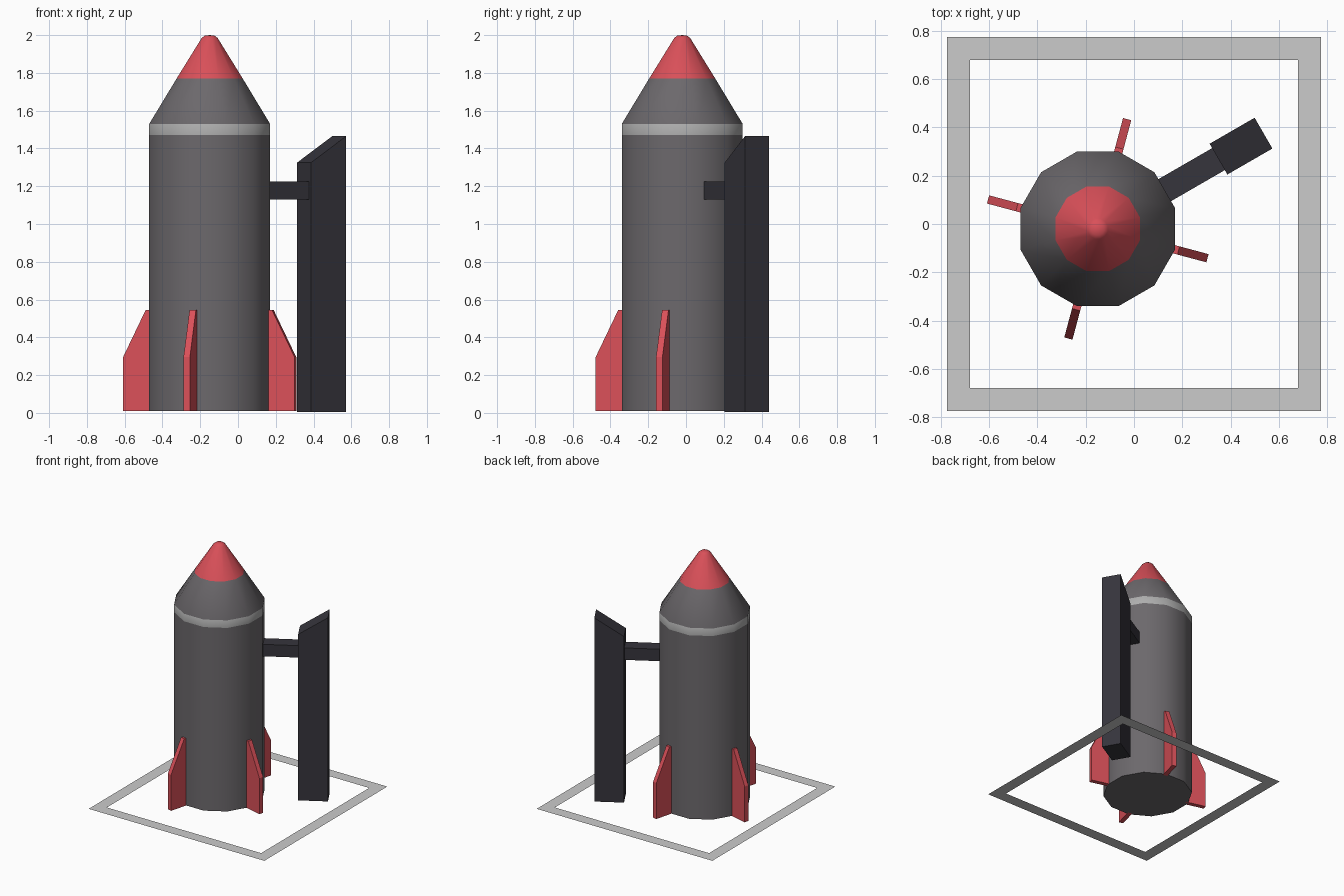
import bpy, bmesh, math
from mathutils import Matrix, Vector

if "Cube" in bpy.data.objects:
    bpy.data.objects.remove(bpy.data.objects["Cube"])

CENTRE = Vector((-0.15, -0.02, 0))
SIDES = 12


def material(name, rgb):
    m = bpy.data.materials.new(name)
    m.diffuse_color = (*rgb, 1)
    m.use_nodes = True
    m.node_tree.nodes["Principled BSDF"].inputs["Base Color"].default_value = m.diffuse_color
    return m


hull_grey = material("hull_grey", (0.15, 0.14, 0.15))
band_grey = material("band_grey", (0.42, 0.42, 0.42))
red = material("red", (0.70, 0.08, 0.10))
dark = material("dark", (0.037, 0.035, 0.045))


def make_object(name, bm, mats=(), location=(0, 0, 0), angle=0):
    bmesh.ops.recalc_face_normals(bm, faces=bm.faces)
    me = bpy.data.meshes.new(name)
    bm.to_mesh(me)
    bm.free()
    for m in mats:
        me.materials.append(m)
    ob = bpy.data.objects.new(name, me)
    ob.location = location
    ob.rotation_euler.z = math.radians(angle)
    bpy.context.collection.objects.link(ob)
    return ob


def radial_slab(name, profile, thickness, mat, angle):
    """Extrude an (r, z) outline sideways and turn it about the rocket axis."""
    bm = bmesh.new()
    face = bm.faces.new([bm.verts.new((r, -thickness / 2, z)) for r, z in profile])
    out = bmesh.ops.extrude_face_region(bm, geom=[face])
    moved = [v for v in out["geom"] if isinstance(v, bmesh.types.BMVert)]
    bmesh.ops.translate(bm, verts=moved, vec=(0, thickness, 0))
    return make_object(name, bm, [mat], CENTRE, angle)


# Rocket hull: revolved profile (flat radius, z, material of the ring above)
profile = [(0.32, 0.01, 0), (0.32, 1.47, 1), (0.32, 1.53, 0),
           (0.175, 1.77, 2), (0.042, 1.985, 2), (0.026, 1.997, 2)]
bm = bmesh.new()
rings = []
for r, z, _ in profile:
    rad = r / math.cos(math.pi / SIDES)
    rings.append([bm.verts.new((rad * math.cos((i + 0.5) * math.tau / SIDES),
                                rad * math.sin((i + 0.5) * math.tau / SIDES), z))
                  for i in range(SIDES)])
bm.faces.new(rings[0])
tip = bm.verts.new((0, 0, 2.0))
for k, (_, _, mat) in enumerate(profile):
    for i in range(SIDES):
        j = (i + 1) % SIDES
        upper = [rings[k + 1][j], rings[k + 1][i]] if k + 1 < len(rings) else [tip]
        bm.faces.new([rings[k][i], rings[k][j]] + upper).material_index = mat
hull = make_object("rocket_hull", bm, [hull_grey, band_grey, red], CENTRE)
bpy.context.view_layer.objects.active = hull
hull.select_set(True)
bpy.ops.object.shade_smooth_by_angle(angle=math.radians(40))
hull.select_set(False)

# Four fins
for n in range(4):
    radial_slab(f"fin_{n + 1}", [(0.31, 0.01), (0.47, 0.01), (0.47, 0.295),
                                 (0.346, 0.545), (0.31, 0.545)],
                0.035, red, 75 + 90 * n)

# Launch tower with sloped top, and its connecting arm
radial_slab("launch_tower", [(0.577, 0.004), (0.792, 0.004), (0.792, 1.465), (0.577, 1.325)],
            0.147, dark, 30)
radial_slab("tower_arm", [(0.31, 1.13), (0.58, 1.13), (0.58, 1.225), (0.31, 1.225)],
            0.105, dark, 30)

# Flat square pad outline
bm = bmesh.new()
bmesh.ops.create_grid(bm, x_segments=1, y_segments=1, size=0.773)
bmesh.ops.inset_region(bm, faces=bm.faces[:], thickness=0.133, use_boundary=True)
inner = min(bm.faces, key=lambda f: f.calc_center_median().length)
bmesh.ops.delete(bm, geom=[inner], context="FACES")
pad = make_object("pad_outline", bm)
if pad.data.polygons[0].normal.z < 0:
    pad.data.flip_normals()
